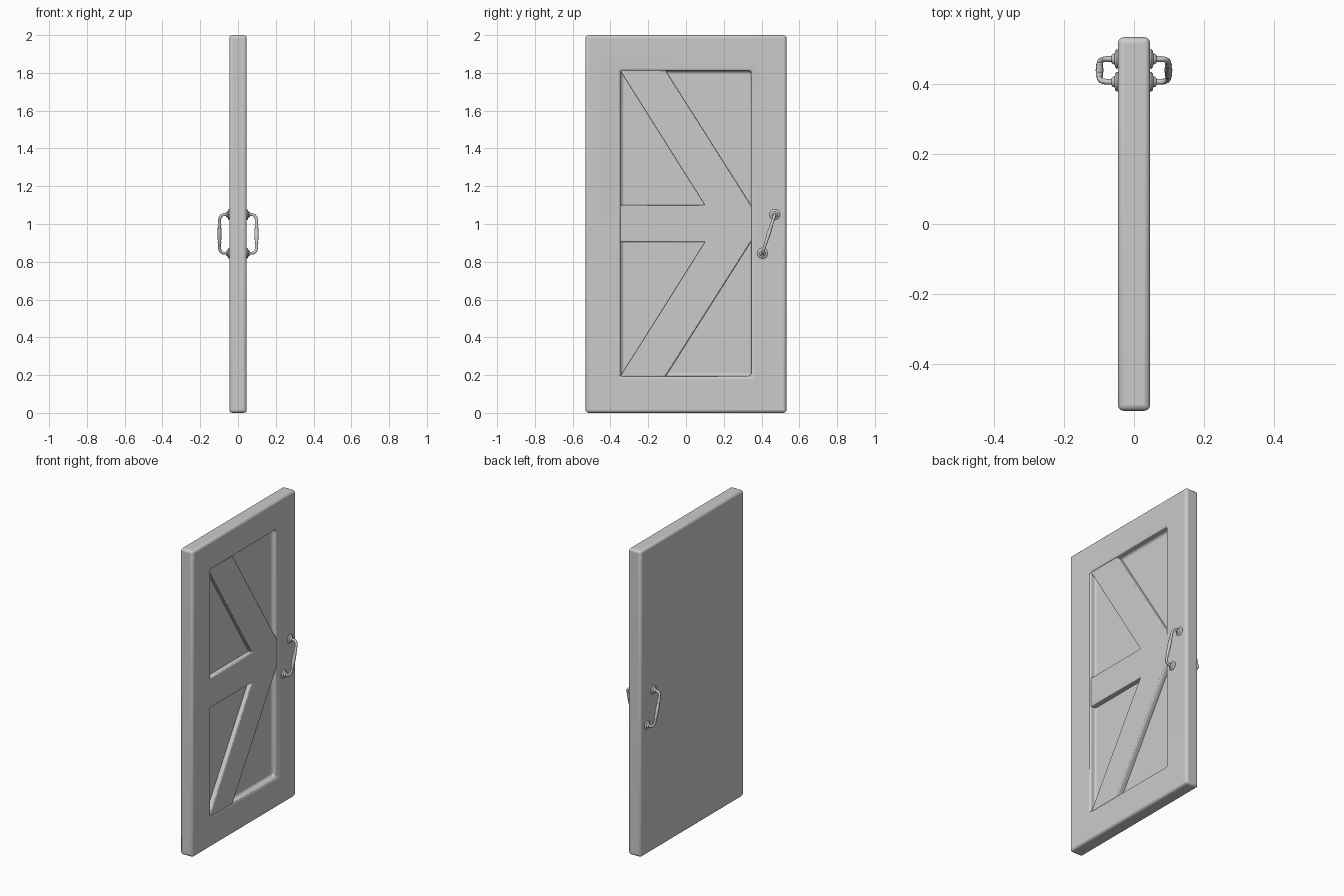
import bpy, bmesh, math
from mathutils import Vector

if "Cube" in bpy.data.objects:
    bpy.data.objects.remove(bpy.data.objects["Cube"])


def prism(name, outline, x0, x1):
    """Extrude a (y, z) outline along x."""
    bm = bmesh.new()
    face = bm.faces.new([bm.verts.new((x0, y, z)) for y, z in outline])
    ext = bmesh.ops.extrude_face_region(bm, geom=[face])
    bmesh.ops.translate(bm, vec=(x1 - x0, 0, 0),
                        verts=[g for g in ext["geom"] if isinstance(g, bmesh.types.BMVert)])
    bmesh.ops.recalc_face_normals(bm, faces=bm.faces)
    mesh = bpy.data.meshes.new(name)
    bm.to_mesh(mesh)
    bm.free()
    ob = bpy.data.objects.new(name, mesh)
    bpy.context.collection.objects.link(ob)
    return ob


def smooth(ob, angle=40):
    bpy.ops.object.select_all(action='DESELECT')
    ob.select_set(True)
    bpy.context.view_layer.objects.active = ob
    bpy.ops.object.shade_smooth_by_angle(angle=math.radians(angle))


def bevel(ob, width, segments):
    m = ob.modifiers.new("soft_edges", 'BEVEL')
    m.width, m.segments = width, segments
    m.limit_method = 'ANGLE'


def rect(y0, y1, z0, z1):
    return [(y0, z0), (y1, z0), (y1, z1), (y0, z1)]


# Door slab with a recessed panel on the +x face; the back stays flat
door = prism("door_frame", rect(-0.532, 0.532, 0, 2), -0.046, 0.046)
cutter = prism("panel_cutter", rect(-0.345, 0.345, 0.195, 1.81), 0.004, 0.2)
cutter.hide_render = True
cutter.hide_set(True)
cut = door.modifiers.new("panel_recess", 'BOOLEAN')
cut.operation, cut.object, cut.solver = 'DIFFERENCE', cutter, 'EXACT'
bevel(door, 0.016, 3)
smooth(door)

# K-shaped bracing set slightly below the frame surface
half = [(-0.35, 1.10), (0.10, 1.10), (-0.35, 1.815), (-0.11, 1.815), (0.35, 1.09)]
mid = 1.0025
brace = prism("door_brace", half + [(y, 2 * mid - z) for y, z in reversed(half)], 0.0, 0.038)
bevel(brace, 0.006, 2)
smooth(brace)


def rosette(name, pos, side):
    """Round stepped mounting plate turned about the x axis."""
    profile = [(0.027, 0), (0.028, 0.004), (0.025, 0.008), (0.016, 0.010),
               (0.014, 0.016), (0.010, 0.019)]
    n = 24
    bm = bmesh.new()
    rings = [[bm.verts.new((pos[0] + side * h, pos[1] + r * math.cos(2 * math.pi * i / n),
                            pos[2] + r * math.sin(2 * math.pi * i / n))) for i in range(n)]
             for r, h in profile]
    for a, b in zip(rings, rings[1:]):
        for i in range(n):
            bm.faces.new((a[i], a[(i + 1) % n], b[(i + 1) % n], b[i]))
    bm.faces.new(rings[0])
    bm.faces.new(rings[-1])
    bmesh.ops.recalc_face_normals(bm, faces=bm.faces)
    mesh = bpy.data.meshes.new(name)
    bm.to_mesh(mesh)
    bm.free()
    ob = bpy.data.objects.new(name, mesh)
    bpy.context.collection.objects.link(ob)
    smooth(ob, 50)


def grip(name, low, high, side):
    """Bent pull bar with a swelling at the middle."""
    # (fraction along the handle, distance from door centre, thickness)
    half_path = [(0, 0.046, 1), (0, 0.076, 1), (0.02, 0.087, 1), (0.07, 0.095, 1),
                 (0.15, 0.098, 1), (0.25, 0.098, 1), (0.27, 0.098, 1.3),
                 (0.30, 0.098, 1.05), (0.40, 0.098, 1.3)]
    path = half_path + [(0.5, 0.098, 1.4)] + [(1 - t, d, r) for t, d, r in reversed(half_path)]
    cu = bpy.data.curves.new(name, 'CURVE')
    cu.dimensions = '3D'
    cu.bevel_depth, cu.bevel_resolution, cu.use_fill_caps = 0.008, 3, True
    sp = cu.splines.new('POLY')
    sp.points.add(len(path) - 1)
    for p, (t, d, r) in zip(sp.points, path):
        v = Vector(low).lerp(Vector(high), t)
        p.co = (side * d, v.x, v.y, 1)
        p.radius = r
    sp.use_smooth = True
    ob = bpy.data.objects.new(name, cu)
    bpy.context.collection.objects.link(ob)


# Slanted pull handle on each face, the back one turned half a turn
for side, label, ylow, yhigh in ((1, "front", 0.405, 0.47), (-1, "back", 0.47, 0.405)):
    rosette(label + "_handle_lower_plate", (side * 0.045, ylow, 0.845), side)
    rosette(label + "_handle_upper_plate", (side * 0.045, yhigh, 1.05), side)
    grip(label + "_handle_bar", (ylow, 0.845), (yhigh, 1.05), side)
